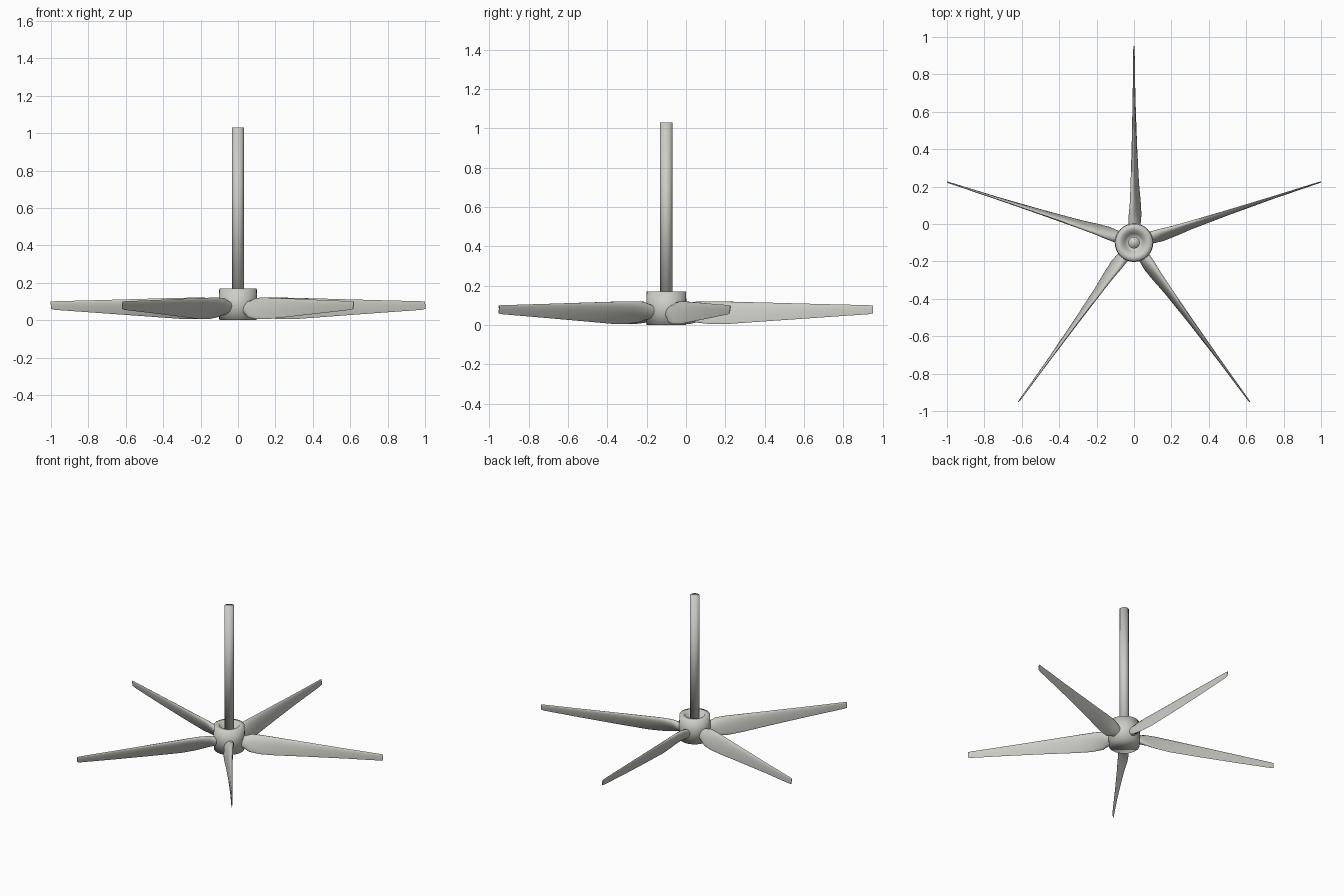
import bpy
import bmesh
import math

cube = bpy.data.objects.get("Cube")
if cube:
    bpy.data.objects.remove(cube, do_unlink=True)

HUB_Y = -0.1  # the hub axis sits slightly forward of the centre

paint = bpy.data.materials.new("pale_grey_paint")
paint.use_nodes = True
colour = (0.60, 0.61, 0.56, 1.0)
paint.diffuse_color = colour
paint.node_tree.nodes["Principled BSDF"].inputs["Base Color"].default_value = colour


def loft(name, rings):
    """Skin a list of equal rings of points and cap both ends."""
    bm = bmesh.new()
    loops = [[bm.verts.new(p) for p in ring] for ring in rings]
    n = len(loops[0])
    for a, b in zip(loops, loops[1:]):
        for i in range(n):
            j = (i + 1) % n
            bm.faces.new((a[i], a[j], b[j], b[i]))
    bm.faces.new(loops[0][::-1])
    bm.faces.new(loops[-1])
    bmesh.ops.recalc_face_normals(bm, faces=bm.faces)
    mesh = bpy.data.meshes.new(name)
    bm.to_mesh(mesh)
    bm.free()
    mesh.materials.append(paint)
    obj = bpy.data.objects.new(name, mesh)
    bpy.context.collection.objects.link(obj)
    obj.location.y = HUB_Y
    return obj


def lathe(name, profile, sides=32):
    """Turn a (radius, height) profile around the hub axis, softly shaded."""
    angles = [math.tau * i / sides for i in range(sides)]
    obj = loft(name, [[(r * math.cos(a), r * math.sin(a), z) for a in angles]
                      for r, z in profile])
    obj.data.shade_smooth()
    return obj


# Hub with a recessed top, and the shaft standing in it
lathe("hub", [(0.1, 0), (0.103, 0.085), (0.1, 0.17), (0.065, 0.17), (0.05, 0.13), (0.03, 0.12)])
lathe("shaft", [(0.031, 0.1), (0.031, 1.03)])

# Blade stations: distance, top edge (x, z), bottom edge (x, z), half thickness, taper
STATIONS = [
    (0.07, -0.018, 0.095, 0.022, 0.036, 0.03, 0.0),
    (0.105, -0.02, 0.099, 0.028, 0.032, 0.028, 0.1),
    (0.15, -0.02, 0.117, 0.038, 0.013, 0.02, 0.4),
    (0.22, -0.015, 0.121, 0.035, 0.005, 0.015, 0.55),
    (0.32, -0.012, 0.119, 0.026, 0.006, 0.012, 0.6),
    (0.52, -0.008, 0.114, 0.016, 0.02, 0.008, 0.6),
    (0.78, -0.004, 0.107, 0.007, 0.038, 0.005, 0.6),
    (1.03, -0.002, 0.101, 0.003, 0.055, 0.003, 0.6),
    (1.052, -0.002, 0.099, 0.003, 0.06, 0.002, 0.6),
]


def blade_ring(y, xt, zt, xb, zb, half, taper, points=20):
    """Aerofoil section, blunt at the top edge and thin at the bottom edge."""
    cx, cz = (xt + xb) / 2, (zt + zb) / 2
    dx, dz = (xt - xb) / 2, (zt - zb) / 2
    length = math.hypot(dx, dz)
    ring = []
    for i in range(points):
        a = math.tau * i / points
        u = math.cos(a)
        t = half * math.sin(a) * (1 + taper * u) / length
        ring.append((cx + u * dx + t * dz, y, cz + u * dz - t * dx))
    return ring


# Five twisted blades
for k in range(5):
    blade = loft(f"blade_{k + 1}", [blade_ring(*s) for s in STATIONS])
    blade.rotation_euler.z = math.tau * k / 5
    bpy.ops.object.select_all(action="DESELECT")
    blade.select_set(True)
    bpy.context.view_layer.objects.active = blade
    bpy.ops.object.shade_smooth_by_angle(angle=math.radians(50))
